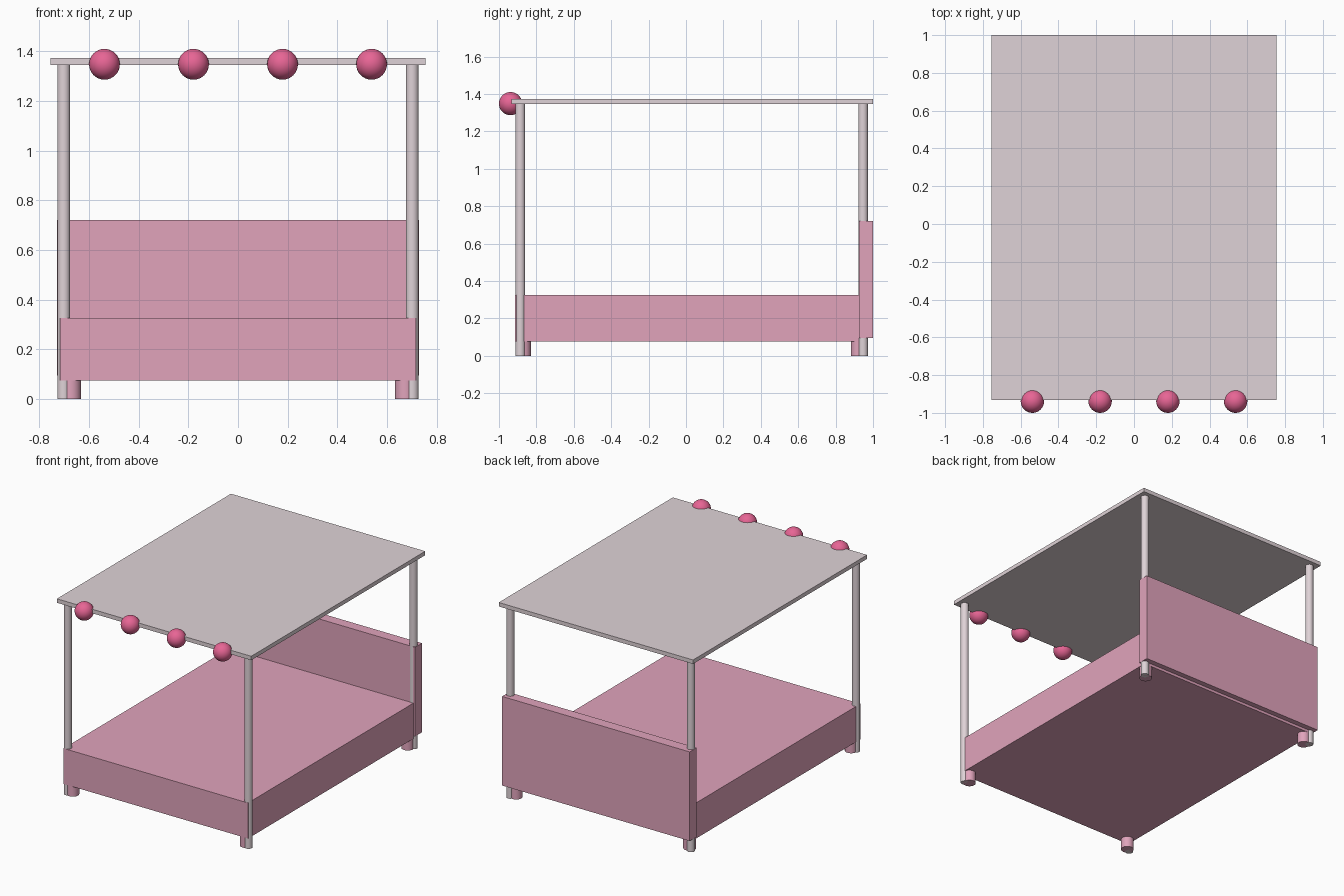
import bpy
from math import radians

if "Cube" in bpy.data.objects:
    bpy.data.objects.remove(bpy.data.objects["Cube"])


def material(name, rgb):
    m = bpy.data.materials.new(name)
    m.diffuse_color = (*rgb, 1)
    m.use_nodes = True
    m.node_tree.nodes["Principled BSDF"].inputs["Base Color"].default_value = m.diffuse_color
    return m


PINK = material("soft_pink", (0.75, 0.37, 0.50))
PALE = material("pale_frame", (0.74, 0.65, 0.68))
ROSE = material("rose", (0.80, 0.13, 0.30))


def finish(name, mat, smooth=False):
    ob = bpy.context.object
    ob.name = name
    ob.data.materials.append(mat)
    if smooth:
        bpy.ops.object.shade_smooth_by_angle(angle=radians(40))
    return ob


def box(name, lo, hi, mat):
    bpy.ops.mesh.primitive_cube_add(size=1, location=[(a + b) / 2 for a, b in zip(lo, hi)])
    bpy.context.object.scale = [b - a for a, b in zip(lo, hi)]
    bpy.ops.object.transform_apply(location=False, rotation=False, scale=True)
    return finish(name, mat)


def rod(name, x, y, r, z0, z1, mat):
    bpy.ops.mesh.primitive_cylinder_add(vertices=32, radius=r, depth=z1 - z0,
                                        location=(x, y, (z0 + z1) / 2))
    return finish(name, mat, True)


# Mattress base, headboard and canopy roof
box("bed_base", (-0.717, -0.913, 0.075), (0.717, 0.963, 0.325), PINK)
box("headboard", (-0.729, 0.924, 0.094), (0.729, 1.0, 0.72), PINK)
box("canopy", (-0.755, -0.932, 1.345), (0.755, 1.0, 1.373), PALE)

# Canopy posts and short feet at each corner
for sx, side in ((-1, "left"), (1, "right")):
    for end, post_y, foot_y in (("front", -0.886, -0.871), ("back", 0.947, 0.922)):
        rod(f"{end}_{side}_post", sx * 0.702, post_y, 0.026, 0, 1.35, PALE)
        rod(f"{end}_{side}_foot", sx * 0.674, foot_y, 0.041, 0, 0.08, PINK)

# Row of round ornaments along the front canopy edge
for i in range(4):
    bpy.ops.mesh.primitive_uv_sphere_add(segments=32, ring_count=16, radius=0.062,
                                         location=(-0.538 + i * 0.3587, -0.938, 1.348))
    finish(f"canopy_ball_{i + 1}", ROSE, True)
